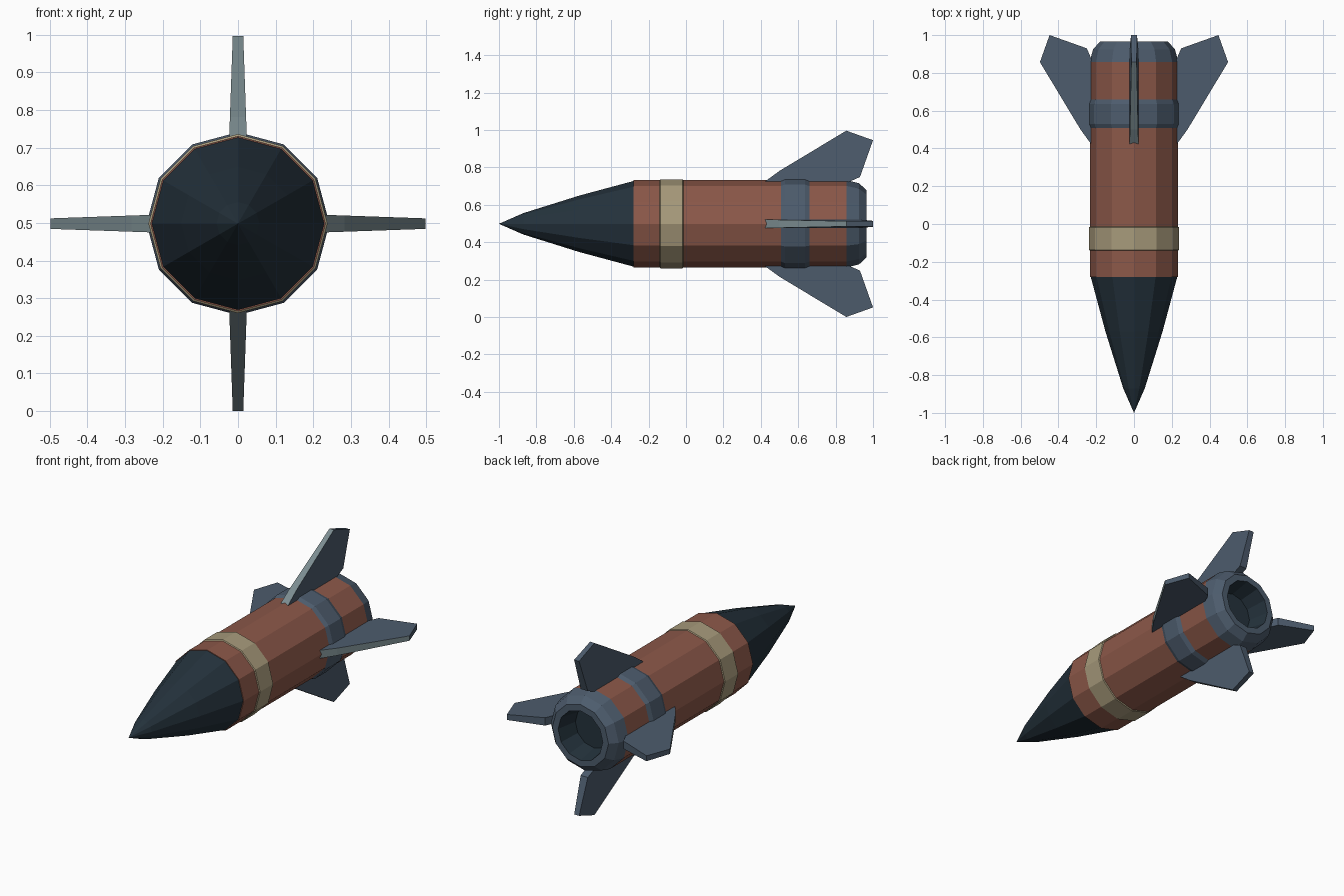
import bpy, bmesh
from math import sin, cos, pi

if "Cube" in bpy.data.objects:
    bpy.data.objects.remove(bpy.data.objects["Cube"])

SIDES = 12
AXIS_Z = 0.498   # height of the long axis


def material(name, rgb):
    """Flat material from an 8-bit colour, stored as linear values."""
    lin = [((c / 255 + 0.055) / 1.055) ** 2.4 for c in rgb] + [1.0]
    m = bpy.data.materials.new(name)
    m.use_nodes = True
    m.diffuse_color = lin
    m.node_tree.nodes["Principled BSDF"].inputs["Base Color"].default_value = lin
    return m


NAVY = material("dark navy", (36, 50, 60))
RUST = material("rust red", (140, 88, 73))
SAND = material("sand", (167, 154, 123))
STEEL = material("steel blue", (77, 92, 109))
PALE = material("pale steel", (124, 141, 145))


def finish(bm, name, mats):
    bmesh.ops.recalc_face_normals(bm, faces=bm.faces)
    mesh = bpy.data.meshes.new(name)
    bm.to_mesh(mesh)
    bm.free()
    for m in mats:
        mesh.materials.append(m)
    obj = bpy.data.objects.new(name, mesh)
    bpy.context.collection.objects.link(obj)
    return obj


def lathe(name, profile, mats, slots=None):
    """Spin (y, radius) points round the long axis; slots colours each ring."""
    bm = bmesh.new()
    rings = []
    for y, r in profile:
        angles = [2 * pi * k / SIDES for k in range(SIDES)]
        rings.append([bm.verts.new((r * sin(a), y, AXIS_Z + r * cos(a))) for a in angles])
    for i, (a, b) in enumerate(zip(rings, rings[1:])):
        for k in range(SIDES):
            n = (k + 1) % SIDES
            f = bm.faces.new((a[k], a[n], b[n], b[k]))
            f.material_index = slots[i] if slots else 0
    bmesh.ops.remove_doubles(bm, verts=bm.verts, dist=1e-5)
    return finish(bm, name, mats)


def fin(name, angle):
    """Tapered fin: outline in (y, radius), thinner towards the tip."""
    outline = [(0.40, 0.21), (0.43, 0.232), (0.50, 0.283), (0.857, 0.498),
               (1.0, 0.447), (0.93, 0.25), (0.85, 0.215)]
    bm = bmesh.new()
    layers = []
    for side in (1, -1):
        layer = []
        for y, r in outline:
            t = side * (0.023 - (r - 0.24) * 0.035)
            layer.append(bm.verts.new((r * sin(angle) + t * cos(angle), y,
                                       AXIS_Z + r * cos(angle) - t * sin(angle))))
        layers.append(layer)
    a, b = layers
    bm.faces.new(a)
    bm.faces.new(b[::-1])
    count = len(outline)
    for i in range(count):
        n = (i + 1) % count
        f = bm.faces.new((a[i], b[i], b[n], a[n]))
        f.material_index = 1 if i < 3 else 0   # pale leading edge
    return finish(bm, name, [STEEL, PALE])


# Pointed nose
lathe("nose_cone", [(-1, 0), (-0.87, 0.057), (-0.57, 0.151), (-0.28, 0.229), (-0.28, 0)], [NAVY])

# Main tube
lathe("body", [(-0.28, 0.2), (-0.28, 0.233), (0.86, 0.233)], [RUST])

# Raised bands
lathe("front_band", [(-0.143, 0.23), (-0.137, 0.238), (-0.018, 0.238), (-0.012, 0.23)], [SAND])
lathe("rear_band", [(0.50, 0.23), (0.53, 0.243), (0.635, 0.243), (0.668, 0.23)], [STEEL])

# Tail collar with a recessed exhaust
lathe("tail_collar",
      [(0.858, 0.234), (0.925, 0.217), (0.965, 0.18), (0.965, 0.143), (0.84, 0.12), (0.84, 0)],
      [STEEL, NAVY], [0, 0, 0, 1, 1])

# Four fins
for i, label in enumerate(("top", "left", "bottom", "right")):
    fin(label + "_fin", i * pi / 2)
